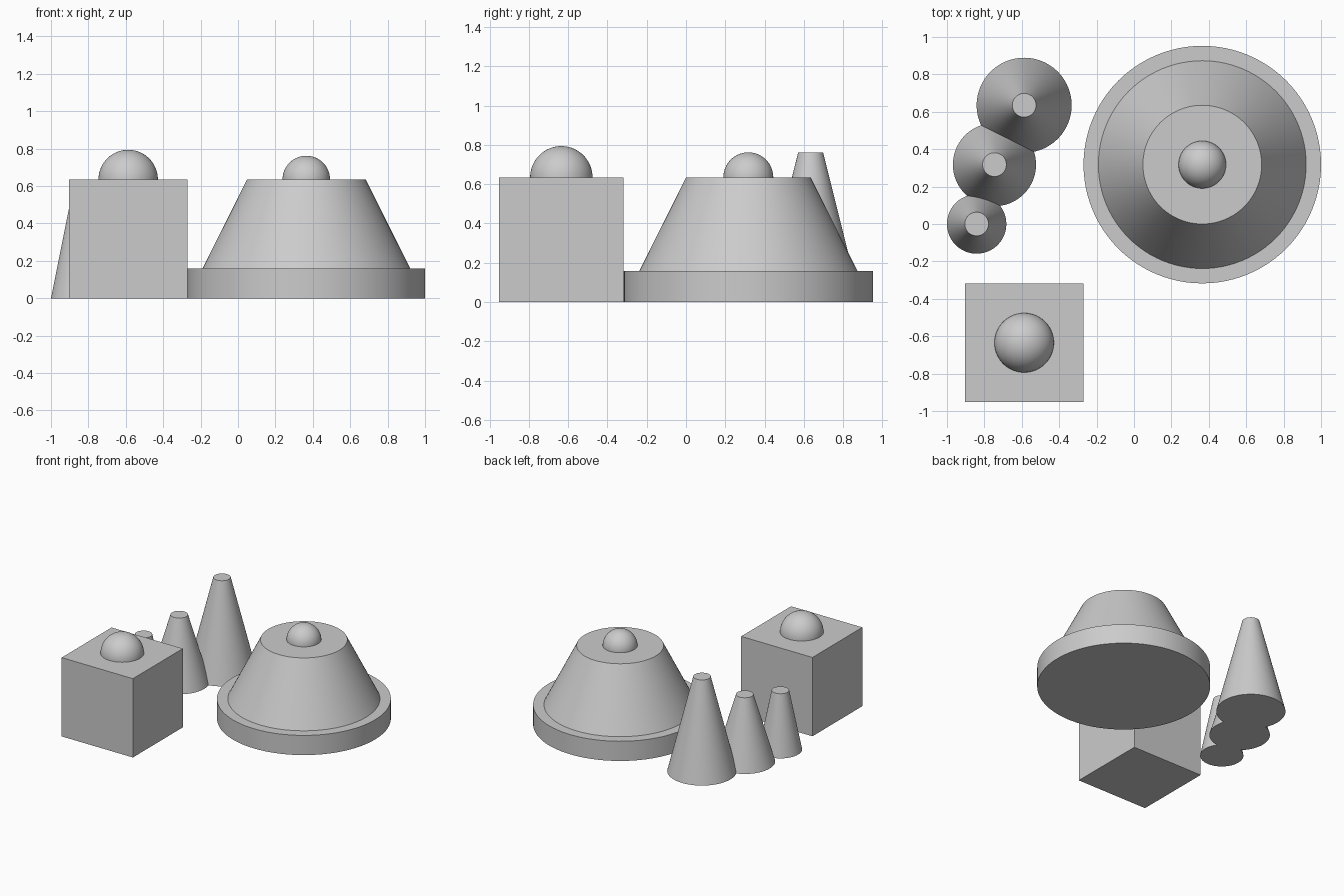
import bpy, math
from mathutils import Matrix

if "Cube" in bpy.data.objects:
    bpy.data.objects.remove(bpy.data.objects["Cube"], do_unlink=True)

U = 2 / 63          # module that every dimension is a multiple of
SEGMENTS = 96

grey = bpy.data.materials.new("light grey")
grey.diffuse_color = (0.6, 0.6, 0.6, 1)
grey.use_nodes = True
grey.node_tree.nodes["Principled BSDF"].inputs["Base Color"].default_value = (0.6, 0.6, 0.6, 1)


def finish(obj, name):
    obj.name = name
    obj.data.materials.clear()
    obj.data.materials.append(grey)
    bpy.ops.object.select_all(action="DESELECT")
    obj.select_set(True)
    bpy.context.view_layer.objects.active = obj
    bpy.ops.object.shade_smooth_by_angle(angle=math.radians(30))
    return obj


def lathe(name, profile, centre):
    """Revolve (radius, height) points, listed bottom to top, into a closed solid."""
    verts, rings = [], []
    for r, z in profile:
        if r < 1e-6:
            rings.append([len(verts)] * SEGMENTS)
            verts.append((0, 0, z))
            continue
        rings.append(list(range(len(verts), len(verts) + SEGMENTS)))
        for i in range(SEGMENTS):
            a = math.tau * i / SEGMENTS
            verts.append((r * math.cos(a), r * math.sin(a), z))
    faces = [rings[0][::-1]]
    for low, high in zip(rings, rings[1:]):
        for i in range(SEGMENTS):
            j = (i + 1) % SEGMENTS
            quad = [low[i], low[j], high[j], high[i]]
            faces.append(list(dict.fromkeys(quad)))
    if profile[-1][0] > 1e-6:
        faces.append(rings[-1])
    mesh = bpy.data.meshes.new(name)
    mesh.from_pydata(verts, [], faces)
    mesh.transform(Matrix.Translation((*centre, 0)))
    obj = bpy.data.objects.new(name, mesh)
    bpy.context.collection.objects.link(obj)
    return finish(obj, name)


def dome(r, z, steps=20):
    angles = [math.pi / 2 * i / steps for i in range(steps)]
    return [(r * math.cos(a), z + r * math.sin(a)) for a in angles] + [(0, z + r)]


# Bell-shaped building: round plinth, sloping wall, flat roof and dome
lathe("round_building",
      [(20 * U, 0), (20 * U, 5 * U), (17.5 * U, 5 * U), (10 * U, 20 * U)]
      + dome(4 * U, 20 * U), (11.5 * U, 10 * U))

# Square building with its dome
square = (-18.5 * U, -20 * U)
bpy.ops.mesh.primitive_cube_add(size=20 * U, location=(*square, 10 * U))
finish(bpy.context.object, "square_building")
lathe("square_building_dome", dome(5 * U, 20 * U), square)

# Row of three tapering towers, merged where they overlap
towers = [lathe("tower", [(r * U, 0), (2 * U, h * U)], (x * U, y * U))
          for x, y, r, h in [(-18.5, 20, 8, 24), (-23.5, 10, 7, 17), (-26.5, 0, 5, 15)]]
row = towers[0]
bpy.context.view_layer.objects.active = row
for other in towers[1:]:
    union = row.modifiers.new("union", "BOOLEAN")
    union.operation = "UNION"
    union.solver = "EXACT"
    union.object = other
    with bpy.context.temp_override(object=row, active_object=row):
        bpy.ops.object.modifier_apply(modifier=union.name)
    bpy.data.objects.remove(other, do_unlink=True)
finish(row, "tower_row")
